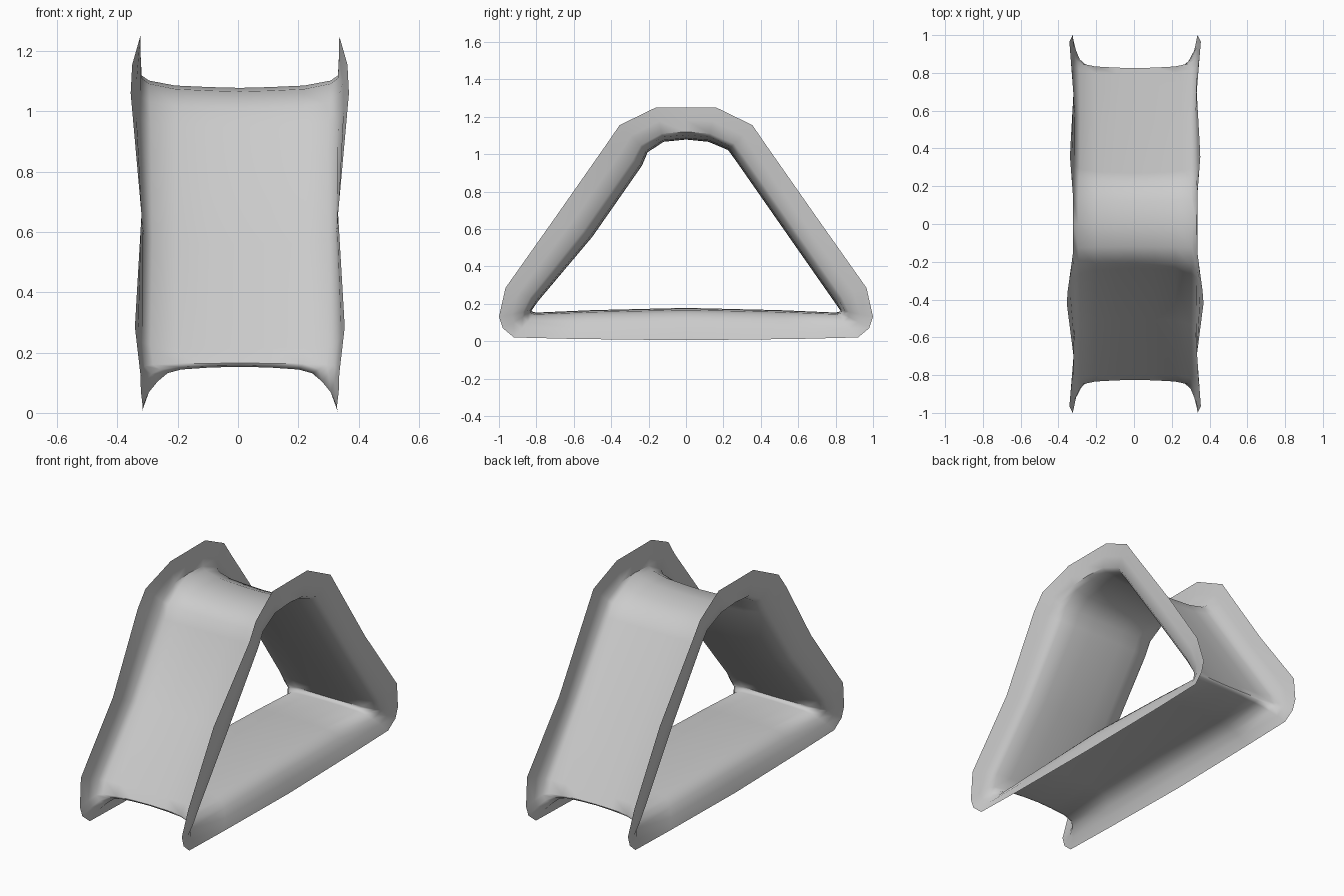
import bpy, bmesh
import math

# Half of the loop, bottom centre to top centre:
# rim (y, z), channel floor (y, z), half width at the rim, fillet width (0 tight, 1 broad)
half = [
    (0.00, 0.005, 0.00, 0.178, 0.325, 0.7),
    (0.60, 0.012, 0.50, 0.166, 0.322, 0.85),
    (0.92, 0.020, 0.80, 0.153, 0.322, 0.95),
    (0.98, 0.070, 0.82, 0.157, 0.328, 0.6),
    (1.00, 0.130, 0.825, 0.165, 0.330, 0.2),
    (0.965, 0.285, 0.79, 0.215, 0.348, 0.12),
    (0.70, 0.660, 0.535, 0.580, 0.326, 0.15),
    (0.42, 1.060, 0.27, 0.960, 0.342, 0.15),
    (0.355, 1.155, 0.225, 1.022, 0.345, 0.1),
    (0.16, 1.250, 0.12, 1.066, 0.330, 0.0),
    (0.00, 1.250, 0.00, 1.078, 0.330, 0.0),
]
# The front slope's floor sits slightly further in, and its upper rims flare more
inset = {6: 0.035, 7: 0.035, 8: 0.02}
flare = {7: 0.02, 8: 0.012}
mirrored = [(-a, b, -c + inset.get(i, 0), d - inset.get(i, 0) * 0.6, w + flare.get(i, 0), f)
            for i, (a, b, c, d, w, f) in enumerate(half) if 0 < i < len(half) - 1]
stations = half + mirrored[::-1]

# Channel cross-sections: (x as a share of half width, depth from rim to floor)
tight = [(1.0, 0.0), (0.99, 0.4), (0.975, 0.76), (0.90, 0.86), (0.64, 0.955), (0.3, 0.985), (0.0, 1.0)]
broad = [(1.0, 0.0), (0.92, 0.36), (0.82, 0.62), (0.71, 0.84), (0.58, 0.93), (0.3, 0.98), (0.0, 1.0)]


def cross_section(f):
    side = [(p[0] * (1 - f) + q[0] * f, p[1] * (1 - f) + q[1] * f) for p, q in zip(tight, broad)]
    return [(-x, t) for x, t in side] + side[-2::-1]


# Sweep the flanged channel around the triangular loop
bm = bmesh.new()
rows = []
for oy, oz, iy, iz, w, f in stations:
    row = []
    for x, t in cross_section(f):
        half_w = w * (1 - t) + 0.335 * t
        row.append(bm.verts.new((x * half_w + 0.006, oy + (iy - oy) * t, oz + (iz - oz) * t)))
    rows.append(row)
for i, a in enumerate(rows):
    b = rows[(i + 1) % len(rows)]
    for j in range(len(a) - 1):
        bm.faces.new((a[j], b[j], b[j + 1], a[j + 1]))

mesh = bpy.data.meshes.new("triangular_channel")
bm.to_mesh(mesh)
bm.free()
channel = bpy.data.objects.new("triangular_channel", mesh)
bpy.context.collection.objects.link(channel)

# Smooth surfaces with crisp inner corners
bpy.context.view_layer.objects.active = channel
channel.select_set(True)
bpy.ops.object.shade_smooth_by_angle(angle=math.radians(50))
